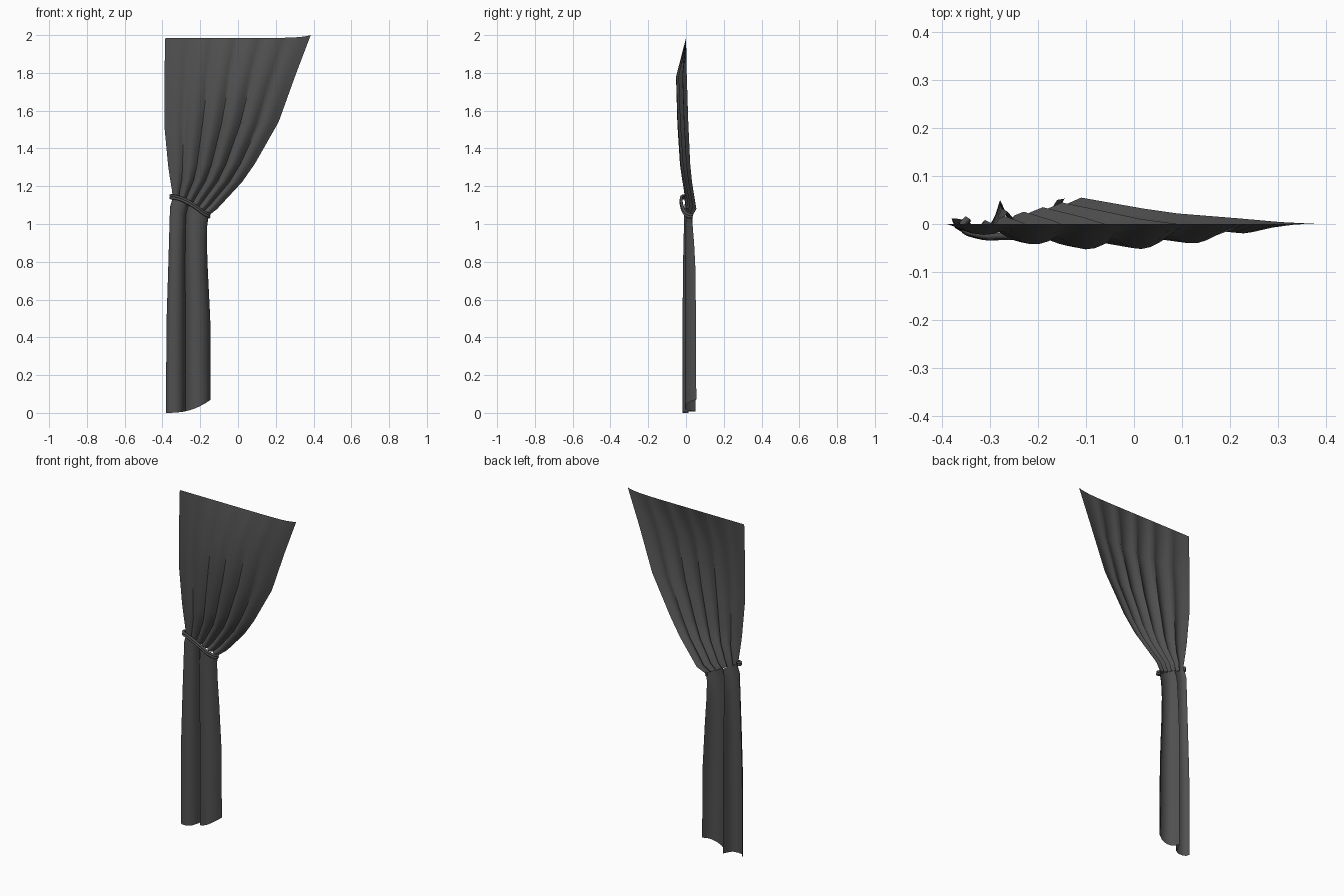
import bpy, bmesh
from math import sin, pi, radians

if "Cube" in bpy.data.objects:
    bpy.data.objects.remove(bpy.data.objects["Cube"])

cloth = bpy.data.materials.new("dark_cloth")
cloth.diffuse_color = (0.08, 0.08, 0.08, 1)
cloth.use_nodes = True
cloth.node_tree.nodes["Principled BSDF"].inputs["Base Color"].default_value = cloth.diffuse_color


def sheet(name, rows):
    """Skin equal-length rows of points (top to bottom, left to right)."""
    bm = bmesh.new()
    grid = [[bm.verts.new(p) for p in row] for row in rows]
    for a, b in zip(grid, grid[1:]):
        for i in range(len(a) - 1):
            bm.faces.new((a[i], b[i], b[i + 1], a[i + 1]))
    mesh = bpy.data.meshes.new(name)
    bm.to_mesh(mesh)
    bm.free()
    ob = bpy.data.objects.new(name, mesh)
    bpy.context.collection.objects.link(ob)
    mesh.materials.append(cloth)
    bpy.context.view_layer.objects.active = ob
    ob.select_set(True)
    bpy.ops.object.shade_smooth_by_angle(angle=radians(60))
    ob.select_set(False)
    return ob


def lerp(a, b, t):
    return a + (b - a) * t


# Upper drape: fans out from the tie, rounded folds with pinched creases behind
# x left, z left, x right, z right, y right, belly, fold depth
UPPER = [(-.385, 1.985, .385, 1.985, 0, 0, 0),
         (-.39, 1.77, .305, 1.79, .004, .032, .024),
         (-.39, 1.52, .215, 1.54, .012, .026, .026),
         (-.37, 1.31, .09, 1.32, .022, .016, .026),
         (-.36, 1.24, .02, 1.22, .032, .008, .026),
         (-.35, 1.18, -.11, 1.08, .055, .002, .024),
         (-.345, 1.14, -.155, 1.045, .035, 0, .018)]
FOLDS, N = 6, 36
rows = []
for xl, zl, xr, zr, yr, belly, depth in UPPER:
    row = []
    for i in range(N + 1):
        t = i / N
        y = yr * t - belly * sin(pi * t) - depth * abs(sin(FOLDS * pi * t)) * sin(pi * t) ** .5 if 0 < t < 1 else yr * t
        z = lerp(zl, zr, t)
        if zl > 1.9:                       # pulled-up top corner
            z += .015 * t ** 14
        row.append((lerp(xl, xr, t), y, z))
    rows.append(row)
sheet("upper_drape", rows)

# Lower drape: hangs straight from the tie with one deep pleat
# position across, y
PLEAT = [(0, .012), (.03, -.008), (.10, -.018), (.22, -.019), (.33, -.008), (.39, .02),
         (.43, .05), (.47, .03), (.53, .006), (.63, -.006), (.76, -.006),
         (.88, .008), (.95, .03), (1, .055)]
# x left, z left, x right, z right, pleat strength
LOWER = [(-.345, 1.14, -.155, 1.045, .45),
         (-.36, 1.09, -.163, .99, .6),
         (-.365, .92, -.165, .90, .75),
         (-.37, .75, -.16, .76, .9),
         (-.378, .5, -.147, .5, .95),
         (-.38, .25, -.145, .27, .95),
         (-.38, 0, -.145, .07, 1)]
rows = []
for k, (xl, zl, xr, zr, s) in enumerate(LOWER):
    last = k == len(LOWER) - 1
    rows.append([(lerp(xl, xr, t), y * s + .006 * (1 - s),
                  lerp(zl, zr, t ** 2.5 if last else t)) for t, y in PLEAT])
sheet("lower_drape", rows)

# Tie cord: two strands across the front, ends tucked round the sides
PATH = [(-.345, .012, 1.146), (-.357, -.004, 1.145), (-.325, -.022, 1.141),
        (-.28, -.025, 1.125), (-.225, -.020, 1.092), (-.18, -.004, 1.059),
        (-.153, .018, 1.045), (-.158, .036, 1.043)]
for name, dy, dz in (("tie_cord_upper", 0, .005), ("tie_cord_lower", -.002, -.007)):
    cu = bpy.data.curves.new(name, 'CURVE')
    cu.dimensions = '3D'
    cu.bevel_depth = .007
    cu.bevel_resolution = 2
    cu.resolution_u = 4
    cu.use_fill_caps = True
    sp = cu.splines.new('BEZIER')
    sp.bezier_points.add(len(PATH) - 1)
    for bp, (x, y, z) in zip(sp.bezier_points, PATH):
        bp.co = (x, y + dy, z + dz)
        bp.handle_left_type = bp.handle_right_type = 'AUTO'
    cu.materials.append(cloth)
    bpy.context.collection.objects.link(bpy.data.objects.new(name, cu))
